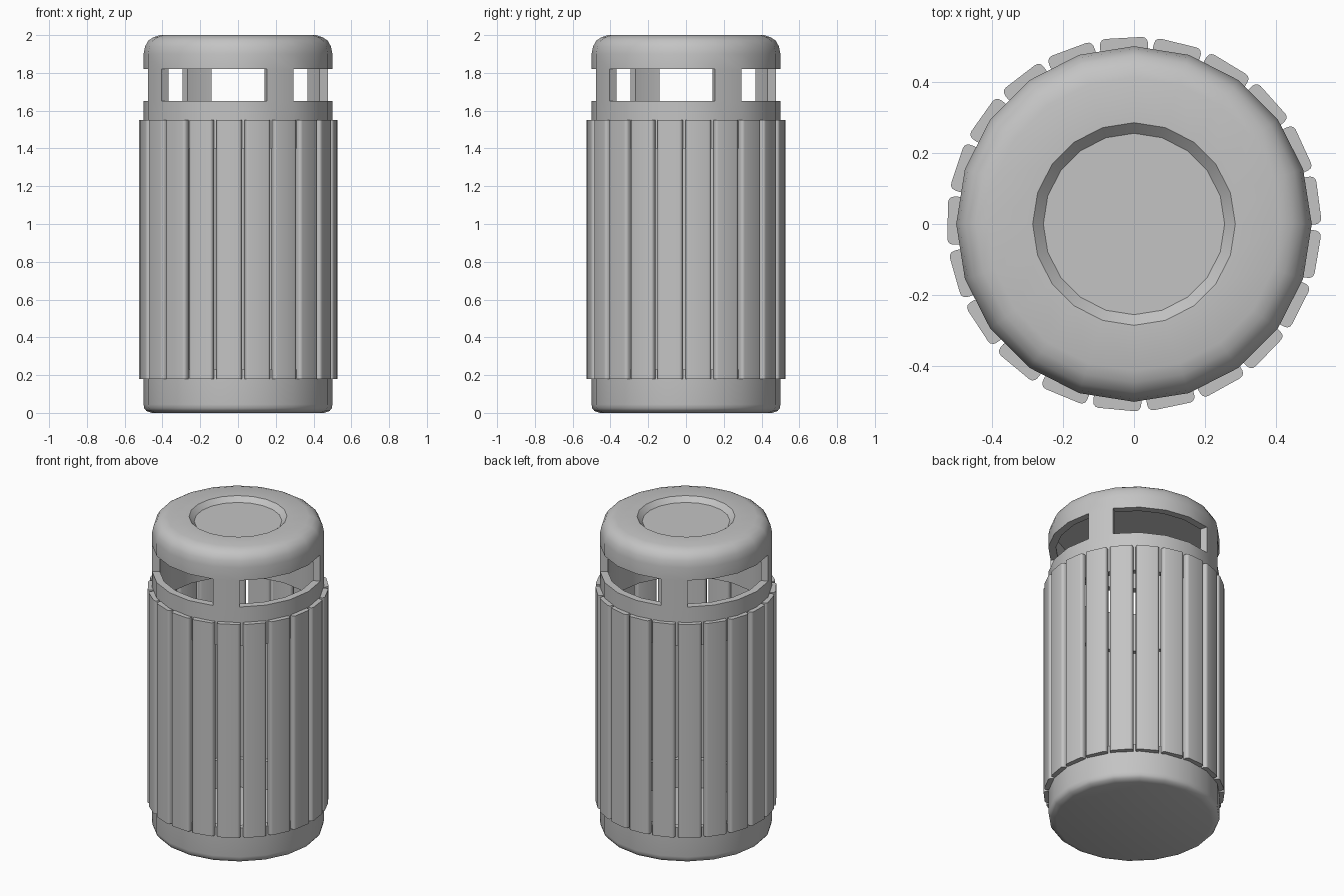
import bpy
import bmesh
from math import cos, sin, pi, radians

SIDES = 20          # facets of the round housing and base
SLATS = 21          # boards around the body
OUTER, INNER = 0.5, 0.455
SILL, HEAD = 1.65, 1.82

if "Cube" in bpy.data.objects:
    bpy.data.objects.remove(bpy.data.objects["Cube"], do_unlink=True)

grey = bpy.data.materials.new("warm_grey")
grey.use_nodes = True
colour = (0.55, 0.55, 0.55, 1)
grey.diffuse_color = colour
grey.node_tree.nodes["Principled BSDF"].inputs["Base Color"].default_value = colour


def finish(bm, name, smooth=True):
    """Turn a bmesh into a named, shaded object."""
    bmesh.ops.recalc_face_normals(bm, faces=bm.faces)
    mesh = bpy.data.meshes.new(name)
    bm.to_mesh(mesh)
    bm.free()
    mesh.materials.append(grey)
    obj = bpy.data.objects.new(name, mesh)
    bpy.context.collection.objects.link(obj)
    if smooth:
        bpy.ops.object.select_all(action='DESELECT')
        obj.select_set(True)
        bpy.context.view_layer.objects.active = obj
        bpy.ops.object.shade_smooth_by_angle(angle=radians(35))
    return obj


def revolve(bm, profile, is_open=lambda row, i: False):
    """Revolve (radius, z) points, close both ends flat, skip open cells."""
    rings = []
    for r, z in profile:
        angles = [2 * pi * i / SIDES for i in range(SIDES)]
        rings.append([bm.verts.new((r * cos(a), r * sin(a), z)) for a in angles])
    for row, (a, b) in enumerate(zip(rings, rings[1:])):
        for i in range(SIDES):
            j = (i + 1) % SIDES
            if not is_open(row, i):
                bm.faces.new((a[i], a[j], b[j], b[i]))
    bm.faces.new(rings[0])
    bm.faces.new(rings[-1])
    return rings


# Housing: domed lid with a dished top, four pillars and the upper ring
lid = [(0.255, 1.97), (0.285, 2.0), (0.412, 2.0), (0.445, 1.99),
       (0.474, 1.972), (0.492, 1.94), (OUTER, 1.9)]
wall = [(OUTER, HEAD), (OUTER, SILL), (OUTER, 1.4),
        (INNER, 1.4), (INNER, SILL), (INNER, HEAD), (INNER, 1.94)]
out_row = len(lid)
in_row = out_row + 4


def is_window(i):
    return i % 5 != 1


bm = bmesh.new()
rings = revolve(bm, lid + wall,
                lambda row, i: row in (out_row, in_row) and is_window(i))
out_head, out_sill = rings[out_row], rings[out_row + 1]
in_sill, in_head = rings[in_row], rings[in_row + 1]

# Window sills, heads and the side faces of the pillars
for i in range(SIDES):
    j = (i + 1) % SIDES
    if is_window(i):
        for o, n in ((out_sill, in_sill), (out_head, in_head)):
            bm.faces.new((o[i], o[j], n[j], n[i]))
    else:
        for k in (i, j):
            bm.faces.new((out_head[k], out_sill[k], in_sill[k], in_head[k]))
finish(bm, "housing")

# Base: shallow cup with a rounded foot
bm = bmesh.new()
revolve(bm, [(0.455, 0), (0.485, 0.01), (0.497, 0.025), (OUTER, 0.045),
             (OUTER, 0.23), (INNER, 0.23), (INNER, 0.05)])
finish(bm, "base")

# Slats: upright boards with rounded long edges
low, high = 0.18, 1.55
near, far, width = 0.479, 0.524, 0.135
bm = bmesh.new()
bmesh.ops.create_cube(bm, size=1)
for v in bm.verts:
    v.co.x = far if v.co.x > 0 else near
    v.co.y *= width
    v.co.z = high if v.co.z > 0 else low
upright = [e for e in bm.edges if abs(e.verts[0].co.z - e.verts[1].co.z) > 1]
bmesh.ops.bevel(bm, geom=upright, offset=0.016, segments=3, profile=0.5,
                affect='EDGES')
first = finish(bm, "slat")
for k in range(SLATS):
    slat = first if k == 0 else first.copy()
    if k:
        bpy.context.collection.objects.link(slat)
    slat.name = f"slat_{k + 1}"
    slat.rotation_euler.z = radians(7.5) + 2 * pi * k / SLATS
